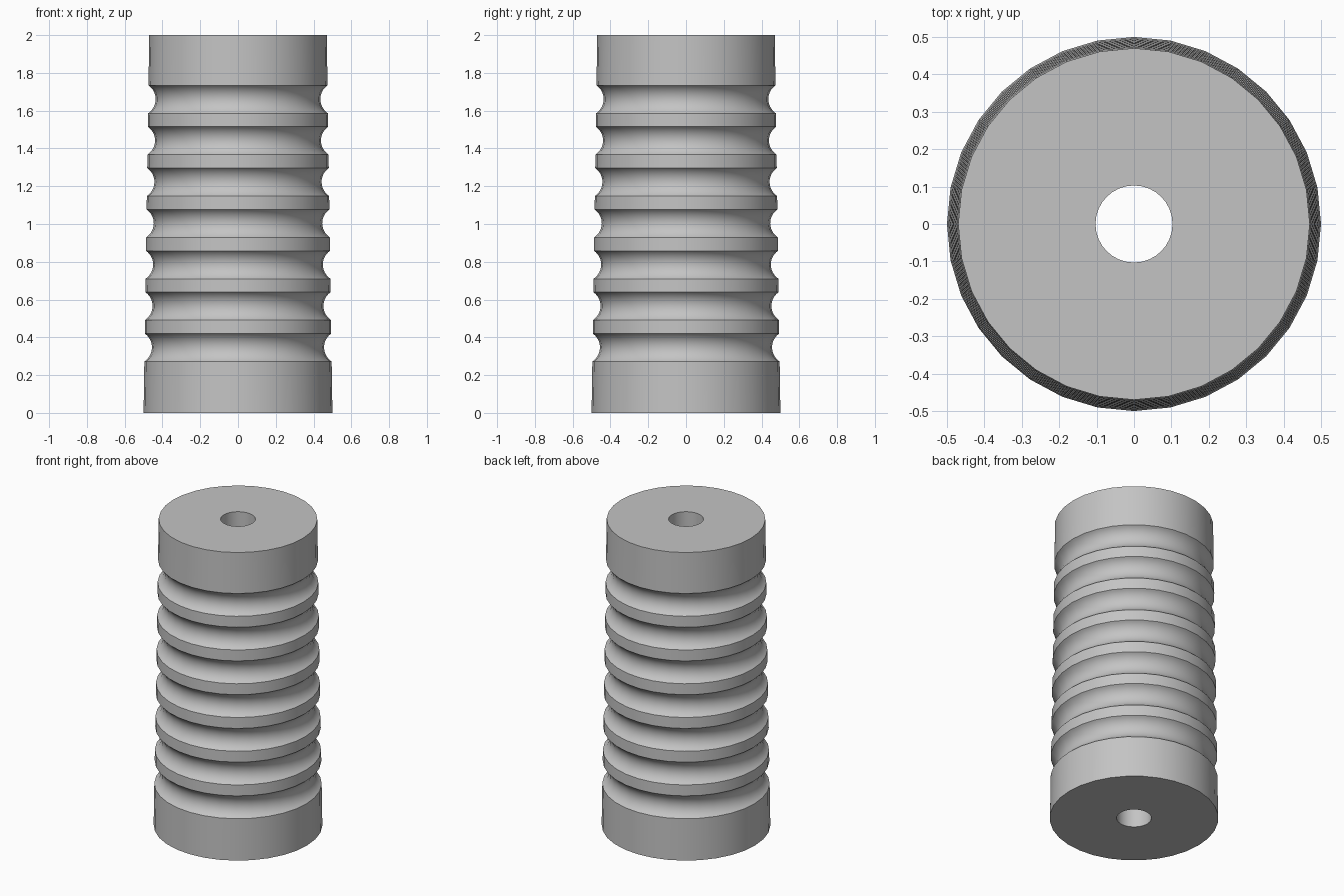
import bpy, bmesh, math

cube = bpy.data.objects.get("Cube")
if cube:
    bpy.data.objects.remove(cube, do_unlink=True)

HEIGHT, R_BOTTOM, R_TOP, R_BORE = 2.0, 0.5, 0.47, 0.103
GROOVES, FIRST, PITCH = 7, 0.346, 0.219
HALF, DEPTH, ARC_STEPS, SIDES = 0.074, 0.039, 14, 32


def taper(z):
    return R_BOTTOM + (R_TOP - R_BOTTOM) * z / HEIGHT


# Closed half section: bore, tapered wall and round grooves
profile = [(R_BORE, 0), (R_BOTTOM, 0)]
arc_r = (HALF ** 2 + DEPTH ** 2) / (2 * DEPTH)
sweep = math.asin(HALF / arc_r)
for g in range(GROOVES):
    centre = FIRST + g * PITCH
    for s in range(ARC_STEPS + 1):
        a = sweep * (2 * s / ARC_STEPS - 1)
        dip = arc_r * math.cos(a) - (arc_r - DEPTH)
        z = centre + arc_r * math.sin(a)
        profile.append((taper(z) - dip, z))
profile += [(R_TOP, HEIGHT), (R_BORE, HEIGHT)]

# Revolve the section into one solid
bm = bmesh.new()
verts = [bm.verts.new((r, 0, z)) for r, z in profile]
edges = [bm.edges.new((v, verts[(i + 1) % len(verts)])) for i, v in enumerate(verts)]
bmesh.ops.spin(bm, geom=verts + edges, cent=(0, 0, 0), axis=(0, 0, 1),
               angle=math.tau, steps=SIDES)
bmesh.ops.remove_doubles(bm, verts=bm.verts[:], dist=0.0001)
bmesh.ops.recalc_face_normals(bm, faces=bm.faces[:])
mesh = bpy.data.meshes.new("grooved_sleeve")
bm.to_mesh(mesh)
bm.free()

sleeve = bpy.data.objects.new("grooved_sleeve", mesh)
bpy.context.collection.objects.link(sleeve)

# Plain grey
grey = bpy.data.materials.new("light_grey")
grey.use_nodes = True
colour = (0.55, 0.55, 0.55, 1)
grey.diffuse_color = colour
grey.node_tree.nodes["Principled BSDF"].inputs["Base Color"].default_value = colour
mesh.materials.append(grey)

# Smooth walls with crisp rims
bpy.ops.object.select_all(action="DESELECT")
sleeve.select_set(True)
bpy.context.view_layer.objects.active = sleeve
bpy.ops.object.shade_smooth_by_angle(angle=math.radians(30))
